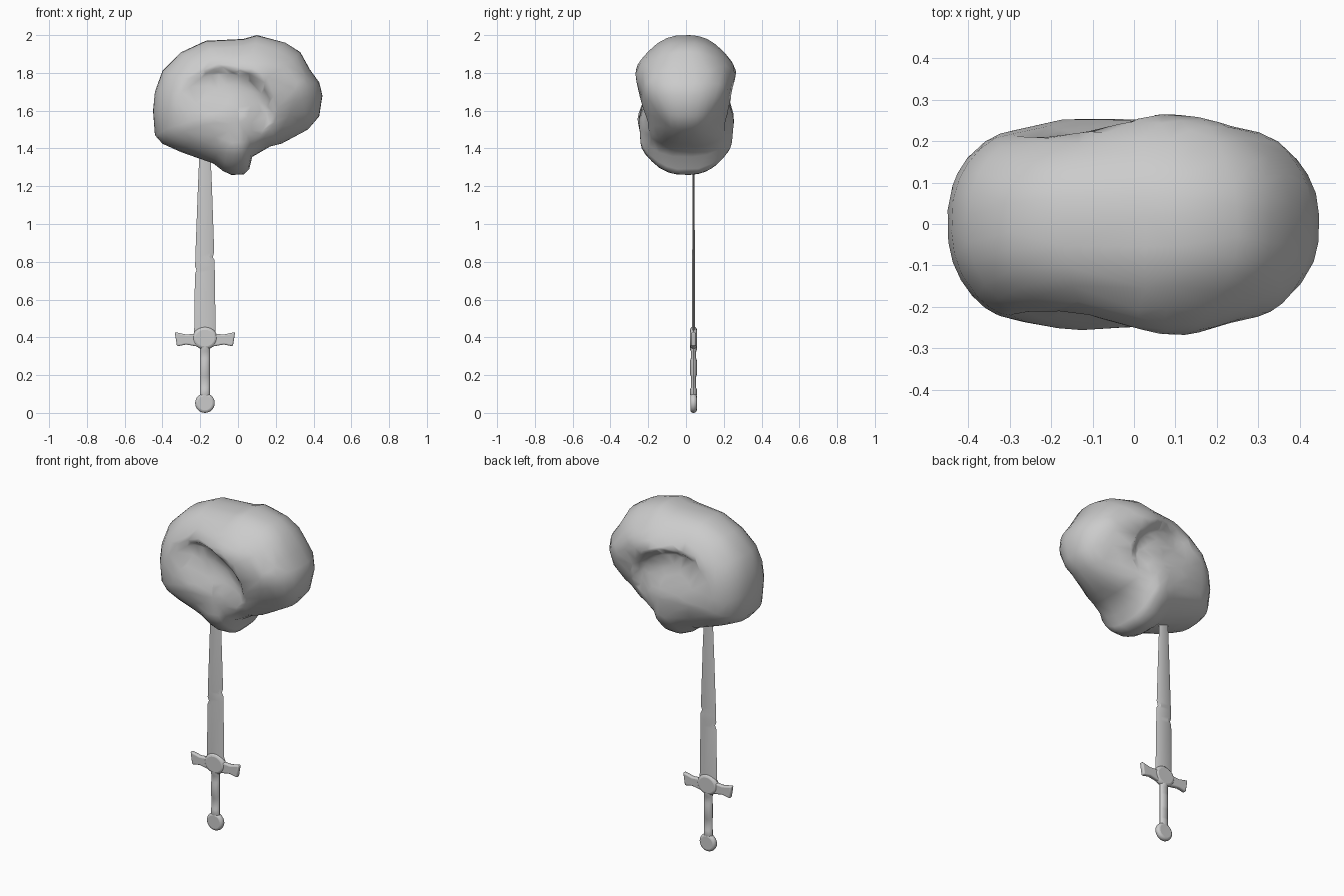
import bpy, bmesh
from math import sin, cos, pi, exp, radians
from mathutils import Vector, noise

if "Cube" in bpy.data.objects:
    bpy.data.objects.remove(bpy.data.objects["Cube"])

SX, SY = -0.175, 0.04   # sword axis


def finish(name, bm, angle=40, bevel=0):
    bmesh.ops.recalc_face_normals(bm, faces=bm.faces)
    me = bpy.data.meshes.new(name)
    bm.to_mesh(me)
    bm.free()
    ob = bpy.data.objects.new(name, me)
    bpy.context.collection.objects.link(ob)
    if bevel:
        m = ob.modifiers.new("bevel", 'BEVEL')
        m.width, m.segments, m.limit_method = bevel, 3, 'ANGLE'
    bpy.ops.object.select_all(action='DESELECT')
    ob.select_set(True)
    bpy.context.view_layer.objects.active = ob
    bpy.ops.object.shade_smooth_by_angle(angle=radians(angle))
    return ob


def loft(name, rings, angle=40):
    bm = bmesh.new()
    loops = [[bm.verts.new(p) for p in r] for r in rings]
    n = len(rings[0])
    for a, b in zip(loops, loops[1:]):
        for i in range(n):
            bm.faces.new((a[i], a[(i + 1) % n], b[(i + 1) % n], b[i]))
    bm.faces.new(loops[0])
    bm.faces.new(loops[-1])
    return finish(name, bm, angle)


def plate(name, outline, half, bevel):
    bm = bmesh.new()
    f = bm.faces.new([bm.verts.new((x, SY - half, z)) for x, z in outline])
    g = bmesh.ops.extrude_face_region(bm, geom=[f])['geom']
    bmesh.ops.translate(bm, vec=(0, 2 * half, 0),
                        verts=[v for v in g if isinstance(v, bmesh.types.BMVert)])
    return finish(name, bm, 50, bevel)


def disc(name, z, rx, rz, half, bevel):
    pts = [(SX + rx * cos(i * pi / 12), z + rz * sin(i * pi / 12)) for i in range(24)]
    return plate(name, pts, half, bevel)


def bump(x, z, cx, cz, rx, rz):
    return exp(-((x - cx) / rx) ** 2 - ((z - cz) / rz) ** 2)


def step(a, b, v):
    t = min(1, max(0, (v - a) / (b - a)))
    return t * t * (3 - 2 * t)


# boulder: inflated side outline with a brow-like hollow on both faces
outline = [(-.45, 1.6), (-.44, 1.47), (-.4, 1.425), (-.3, 1.38), (-.2, 1.345),
           (-.13, 1.32), (-.08, 1.28), (-.035, 1.26), (.03, 1.262), (.06, 1.29),
           (.075, 1.355), (.17, 1.41), (.23, 1.425), (.37, 1.5), (.43, 1.57),
           (.447, 1.68), (.43, 1.75), (.38, 1.82), (.33, 1.91), (.25, 1.96),
           (.1, 2.0), (.03, 1.98), (-.05, 1.975), (-.17, 1.97), (-.3, 1.91),
           (-.4, 1.81), (-.44, 1.7)]
rim = []
for i, p in enumerate(outline):
    a, b = Vector(p), Vector(outline[(i + 1) % len(outline)])
    rim += [a.lerp(b, k / 3) for k in range(3)]
centre = Vector((0, 1.63))
# softened outline used towards the middle of each face
soft = rim[:]
for _ in range(12):
    soft = [(soft[i - 1] + soft[i] + soft[(i + 1) % len(soft)]) / 3 for i in range(len(soft))]


def depth(x, z, side):
    d = .25 + .045 * bump(x, z, .12, 1.83, .2, .1) + .015 * bump(x, z, -.13, 1.57, .14, .12)
    d += .035 * bump(x, z, -.37, 1.62, .13, .2) + .035 * bump(x, z, .36, 1.75, .1, .1)
    d += .02 * bump(x, z, 0, 1.4, .2, .07) - .05 * bump(x, z, .34, 1.5, .15, .1)
    # hollow with a crisp arched upper edge, fading down and to the left
    r = (((x + .08) / .27) ** 2 + ((z - 1.6) / .23) ** 2) ** .5
    fade = step(1.52, 1.75, z + .7 * max(x, 0)) * step(-.36, -.08, x)
    d -= .055 * (1 - step(.84, 1.04, r)) * fade
    return d + .012 * noise.noise(Vector((x * 5, z * 5, side * 3.1)))


def ring(s, side):
    pts = []
    n = 2.5
    for p, m in zip(rim, soft):
        q = centre + (m.lerp(p, s ** 2) - centre) * s
        y = max(0, 1 - s ** n) ** (1 / n)
        pts.append((q.x, side * y * depth(q.x, q.y, side), q.y))
    return pts


K = 24
# even steps across the face, then closer steps around the rim
scales = [.03] + [sin(pi / 2 * k / K) for k in range(1, K)]
rings = [ring(s, -1) for s in scales] + [ring(1, 1)] + [ring(s, 1) for s in scales[::-1]]
rock = loft("boulder", rings, 60)
dec = rock.modifiers.new("facets", 'DECIMATE')
dec.ratio = .12
rock.modifiers.move(len(rock.modifiers) - 1, 0)

# blade: tapering flat section with two chipped edges
blade = [(.42, .057, .057, .008), (.735, .053, .052, .007), (.755, .044, .052, .007),
         (.775, .052, .051, .007), (.81, .051, .050, .007), (.825, .050, .041, .007),
         (.85, .050, .049, .007), (1.2, .037, .037, .005), (1.45, .026, .026, .003)]
loft("blade", [[(SX - l, SY, z), (SX - l * .6, SY - h, z), (SX + r * .6, SY - h, z),
                (SX + r, SY, z), (SX + r * .6, SY + h, z), (SX - l * .6, SY + h, z)]
               for z, l, r, h in blade], 20)

# cross guard: flared arms swelling into a round boss
arm = [(0, .43), (.06, .418), (.10, .415), (.16, .428), (.148, .352), (.10, .362), (.06, .355), (0, .345)]
guard = [(SX + x, z) for x, z in arm] + [(SX - x, z) for x, z in arm[-2:0:-1]]
plate("cross_guard", guard, .013, .008)
disc("guard_boss", .396, .066, .06, .018, .016)

# grip with swollen bands
grip = [(.08, .013), (.095, .018), (.125, .018), (.135, .013), (.19, .013), (.205, .018),
        (.275, .018), (.29, .014), (.325, .014), (.335, .018), (.36, .018)]
loft("grip", [[(SX + .027 * cos(i * pi / 6), SY + h * sin(i * pi / 6), z) for i in range(12)]
              for z, h in grip])

# pommel
disc("pommel", .052, .052, .052, .017, .014)
